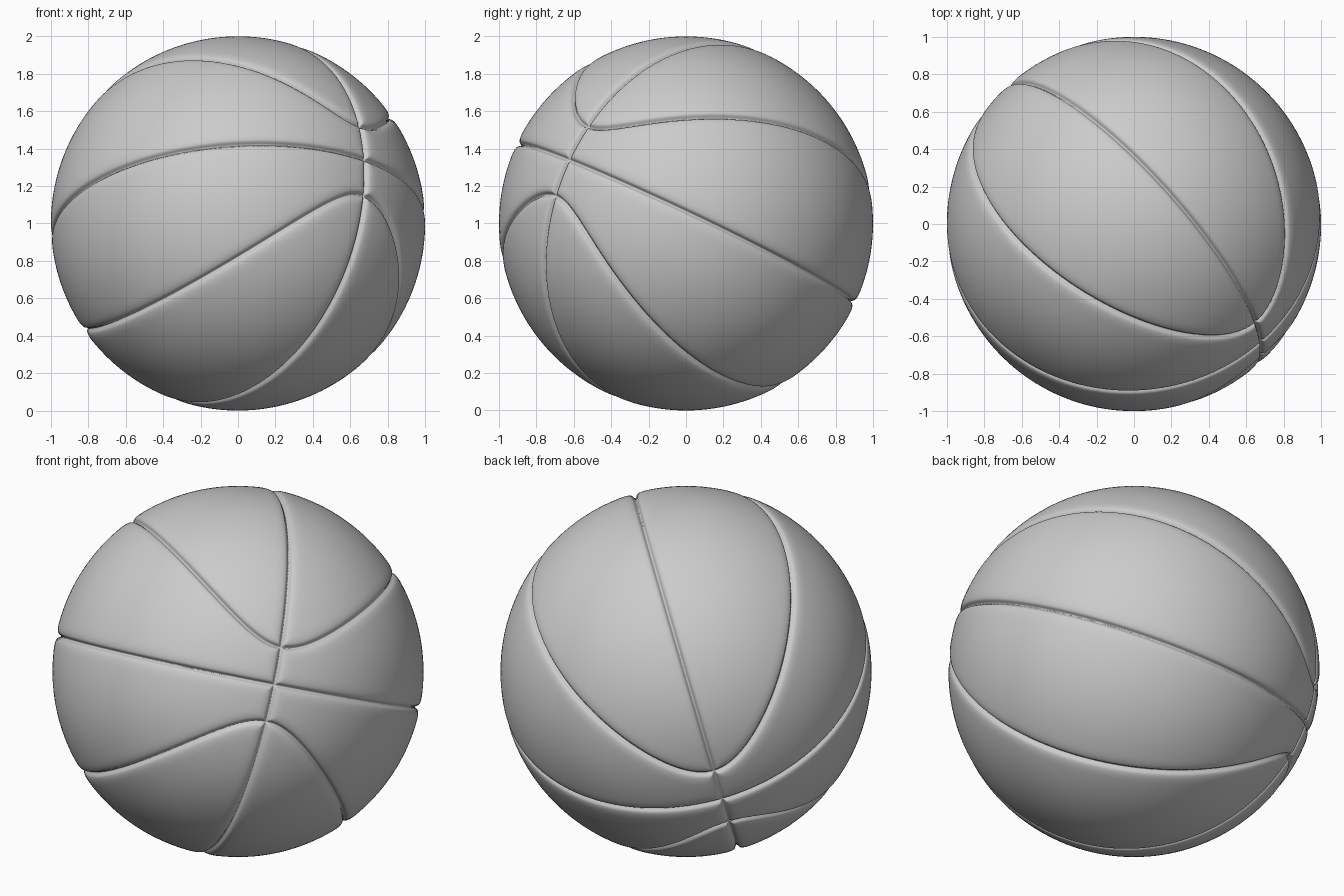
import bpy, bmesh, math
from mathutils import Vector

if "Cube" in bpy.data.objects:
    bpy.data.objects.remove(bpy.data.objects["Cube"])

# Tilted axes of the ball: up = pole of the equator seam, side = pole of the meridian seam
up = Vector((-0.059, 0.426, 0.903)).normalized()
side = Vector((-0.72, -0.652, 0.236))
side = (side - up * side.dot(up)).normalized()
fwd = side.cross(up)
A, B = 0.978, 0.715     # half axes of the oval seams seen along "up"


def seam_distance(p):
    """Distance on the unit sphere to the closest seam."""
    u, v, w = p.dot(fwd), p.dot(side), p.dot(up)
    f = (u / A) ** 2 + (v / B) ** 2 - 1
    gu, gv = 2 * u / A ** 2, 2 * v / B ** 2
    radial = gu * u + gv * v
    g = math.sqrt(max(gu * gu + gv * gv - radial * radial, 1e-6))
    return min(abs(w), abs(v), abs(f) / g)


# Ball: sphere refined only along the seams
bm = bmesh.new()
bmesh.ops.create_icosphere(bm, subdivisions=6, radius=1.0)
for reach in (0.075, 0.04, 0.019):
    edges = set()
    for f in bm.faces:
        if seam_distance(f.calc_center_median().normalized()) < reach:
            edges.update(f.edges)
    bmesh.ops.subdivide_edges(bm, edges=list(edges), cuts=1, use_grid_fill=True)
    bmesh.ops.triangulate(bm, faces=[f for f in bm.faces if len(f.verts) > 3])
    for v in bm.verts:
        v.co.normalize()

# Seam grooves: narrow channel with soft shoulders
for v in bm.verts:
    d = seam_distance(v.co)
    depth = 0.02 * math.exp(-(d / 0.011) ** 2) + 0.009 * math.exp(-(d / 0.032) ** 2)
    v.co = v.co * (1 - depth) + Vector((0, 0, 1))
for f in bm.faces:
    f.smooth = True

mesh = bpy.data.meshes.new("ball")
bm.to_mesh(mesh)
bm.free()
ball = bpy.data.objects.new("ball", mesh)
bpy.context.collection.objects.link(ball)
